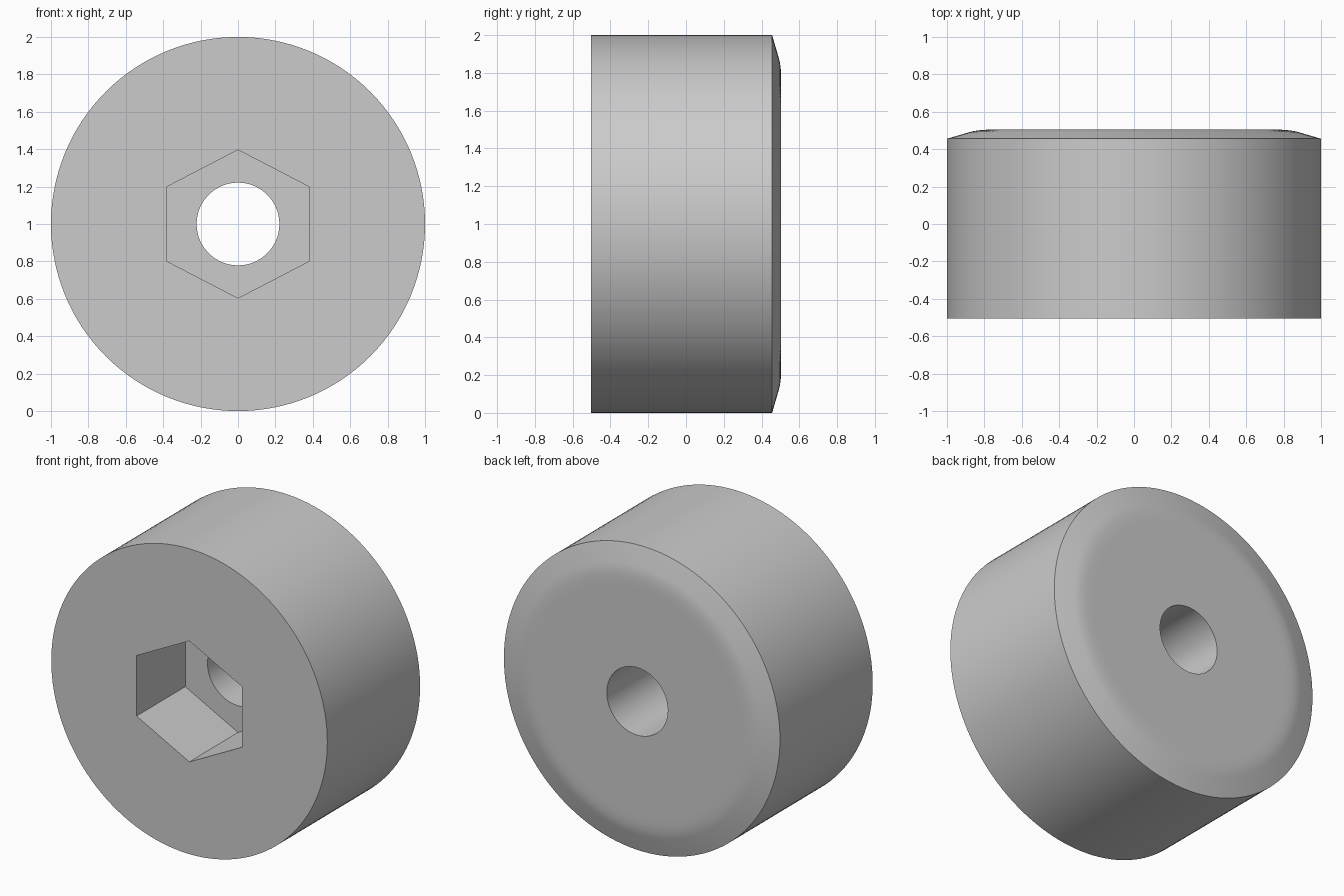
import bpy, bmesh, math

if "Cube" in bpy.data.objects:
    bpy.data.objects.remove(bpy.data.objects["Cube"])

SEGMENTS = 128
FRONT, BACK = -0.504, 0.504
HOLE_R = 0.221


def mesh_object(name, bm):
    bmesh.ops.recalc_face_normals(bm, faces=bm.faces)
    mesh = bpy.data.meshes.new(name)
    bm.to_mesh(mesh)
    bm.free()
    obj = bpy.data.objects.new(name, mesh)
    bpy.context.collection.objects.link(obj)
    return obj


def ring(bm, radius, y, n):
    return [bm.verts.new((radius * math.sin(2 * math.pi * i / n), y,
                          1 + radius * math.cos(2 * math.pi * i / n))) for i in range(n)]


def join(bm, a, b):
    n = len(a)
    for i in range(n):
        bm.faces.new((a[i], a[(i + 1) % n], b[(i + 1) % n], b[i]))


# Wheel body: closed (radius, y) profile turned about the y axis, with through hole
profile = [(HOLE_R, FRONT), (1.0, FRONT), (1.0, 0.456), (0.88, 0.491),
           (0.855, 0.497), (0.83, 0.501), (0.79, BACK), (0.74, BACK), (HOLE_R, BACK)]
bm = bmesh.new()
rings = [ring(bm, r, y, SEGMENTS) for r, y in profile]
for i in range(len(rings)):
    join(bm, rings[i], rings[(i + 1) % len(rings)])
wheel = mesh_object("wheel", bm)

# Hexagonal pocket cut into the front, slightly wider than a regular hexagon
bm = bmesh.new()
ends = [ring(bm, 0.396, y, 6) for y in (-1.0, 0.0)]
join(bm, *ends)
for end in ends:
    bm.faces.new(end)
for v in bm.verts:
    v.co.x *= 0.382 / (0.396 * math.cos(math.radians(30)))
cutter = mesh_object("hex_cutter", bm)
cutter.hide_render = True

cut = wheel.modifiers.new("hex_pocket", 'BOOLEAN')
cut.operation = 'DIFFERENCE'
cut.solver = 'EXACT'
cut.object = cutter

bpy.context.view_layer.objects.active = wheel
wheel.select_set(True)
bpy.ops.object.modifier_apply(modifier=cut.name)
bpy.data.objects.remove(cutter)
bpy.ops.object.shade_smooth_by_angle(angle=math.radians(30))
